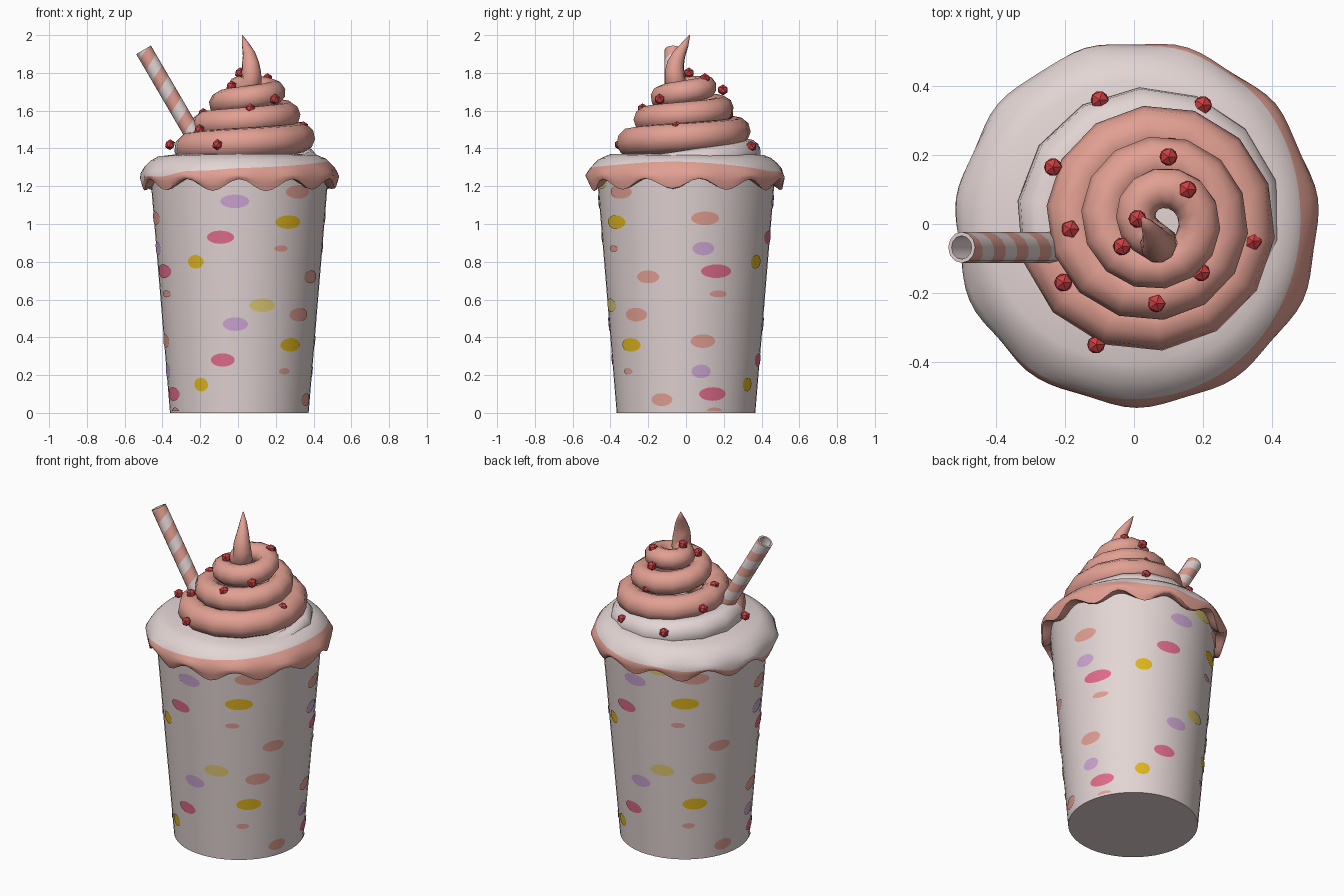
import bpy, bmesh, math
from mathutils import Vector

if "Cube" in bpy.data.objects:
    bpy.data.objects.remove(bpy.data.objects["Cube"])

def mat(name, r, g, b):
    m = bpy.data.materials.new(name)
    m.diffuse_color = (r, g, b, 1)
    m.use_nodes = True
    m.node_tree.nodes["Principled BSDF"].inputs["Base Color"].default_value = m.diffuse_color
    return m

CREAM = mat("cream", .77, .67, .66)
SALMON = mat("salmon pink", .76, .35, .29)
RED = mat("cherry red", .62, .05, .055)
ROSE = mat("rose", .75, .15, .26)
YELLOW = mat("yellow", .75, .47, .013)
PALE = mat("pale yellow", .75, .60, .17)
LILAC = mat("lavender", .61, .38, .65)

def make(name, verts, faces, mats, idx=None, fix=True, angle=60):
    me = bpy.data.meshes.new(name)
    me.from_pydata([tuple(v) for v in verts], [], faces)
    for m in mats:
        me.materials.append(m)
    if idx:
        me.polygons.foreach_set("material_index", idx)
    if fix:
        bm = bmesh.new()
        bm.from_mesh(me)
        bmesh.ops.recalc_face_normals(bm, faces=bm.faces)
        bm.to_mesh(me)
        bm.free()
    ob = bpy.data.objects.new(name, me)
    bpy.context.collection.objects.link(ob)
    bpy.ops.object.select_all(action='DESELECT')
    ob.select_set(True)
    bpy.context.view_layer.objects.active = ob
    bpy.ops.object.shade_smooth_by_angle(angle=math.radians(angle))
    return ob

def grid_faces(rows, n):
    return [(j*n+i, j*n+(i+1) % n, (j+1)*n+(i+1) % n, (j+1)*n+i)
            for j in range(rows-1) for i in range(n)]

def around(r, phi, z, cx=.007):
    # phi is measured from the front (-y) towards +x
    return (cx + r*math.sin(phi), -r*math.cos(phi), z)

def cup_r(z):
    return .367 + .083*z

# cup
N = 48
levels = [0, .3, .6, .9, 1.27]
v = [around(cup_r(z), 2*math.pi*i/N, z) for z in levels for i in range(N)]
f = grid_faces(len(levels), N) + [tuple(range(N))]
make("cup", v, f, [CREAM])

# painted spots on the cup: pattern repeats every half turn and every 0.65 in height
spots = [(-13, .93, .074, .035, ROSE), (-3, 1.12, .074, .036, LILAC),
         (17, 1.22, .077, .036, PALE), (35, 1.01, .08, .036, YELLOW),
         (30, .87, .042, .017, SALMON), (42, 1.17, .08, .036, SALMON),
         (62, .72, .07, .034, SALMON), (103, 1.03, .075, .036, SALMON),
         (102, .87, .06, .036, LILAC), (112, .75, .09, .036, ROSE),
         (114, .63, .053, .018, SALMON), (148, .80, .05, .036, YELLOW)]
smats = [ROSE, LILAC, PALE, YELLOW, SALMON]
v, f, idx = [], [], []
K = 10
for phi, z, hw, hh, m in spots:
    for half in (0, 180):
        for low in (0, 1):
            zc = z - .65*low
            if zc < 0:
                zc += .03
            p = phi + half + (8 if low and 25 < phi < 65 else 0)
            base = len(v)
            for k in range(K+1):
                u = -math.cos(math.pi*k/K)
                h = hh*max(.05, math.sqrt(max(0, 1-u*u)))
                a = math.radians(p) + u*hw/.45
                for zz in (zc-h, zc+h):
                    zz = max(.01, zz)
                    v.append(around(cup_r(zz)+.004, a, zz))
            for k in range(K):
                b = base+2*k
                f.append((b, b+2, b+3, b+1))
                idx.append(smats.index(m))
make("cup_spots", v, f, smats, idx, fix=False)

# scalloped cream rim with dripping pink edge
N = 88
def rim_point(s, phi):
    w = math.cos(11*phi)
    prof = [(.02, 1.38), (.40, 1.37), (.46, 1.345), (.505, 1.30),
            (.528+.006*w, 1.25+.008*w), (.515+.008*w, 1.205+.032*w), (.46, 1.225+.02*w)]
    i = min(int(s), 5)
    t = s-i
    (r0, z0), (r1, z1) = prof[i], prof[i+1]
    return around(r0+(r1-r0)*t, phi, z0+(z1-z0)*t)
UP, DOWN = 6, 6
v = []
for j in range(UP+DOWN+1):
    for i in range(N):
        phi = 2*math.pi*i/N
        sb = 3.4 - .9*math.sin(phi) - .3*math.cos(phi) + .15*math.sin(3*phi)
        s = sb*j/UP if j <= UP else sb + (6-sb)*(j-UP)/DOWN
        v.append(rim_point(s, phi))
f = grid_faces(UP+DOWN+1, N)
make("cream_rim", v, f, [CREAM, SALMON], [int(k//N >= UP) for k in range(len(f))])

def sweep(path, radii, n):
    # tube along a path using a transported frame
    path = [Vector(p) for p in path]
    side, out = Vector((0, 0, 1)), []
    for i, p in enumerate(path):
        t = (path[min(i+1, len(path)-1)] - path[max(i-1, 0)]).normalized()
        side = (side - t*side.dot(t)).normalized()
        up = t.cross(side)
        for k in range(n):
            a = 2*math.pi*k/n
            out.append(p + radii[i]*(side*math.cos(a) + up*math.sin(a)))
    return out

# whipped swirl: inward climbing spiral, ending in a curled tip
path, radii = [], []
STEPS = 14
for k in range(1, int(3.8*STEPS)+1):
    t = k/STEPS
    a = math.radians(-60) + 2*math.pi*t
    tube = min(.088, .02+.2*t) - .008*t
    R = min(.39, .4625-.09*t) - tube
    path.append((.04+.011*t+R*math.cos(a), .01+R*math.sin(a), min(1.32+.12*t, 1.725)))
    radii.append(tube)
path += [(.075, -.06, 1.755), (.07, -.06, 1.80), (.066, -.055, 1.85),
         (.058, -.035, 1.90), (.04, -.005, 1.95), (.022, .02, 2.0)]
radii += [.056, .053, .046, .034, .02, .002]
n = 10
v = sweep(path, radii, n)
f = grid_faces(len(path), n)
idx = [int(k//n >= .58*STEPS) for k in range(len(f))]
f += [tuple(range(n)), tuple(range(len(v)-n, len(v)))]
make("whipped_swirl", v, f, [CREAM, SALMON], idx + [0, 1], angle=80)

# striped straw: twisted columns make the spiral stripes
A, B = Vector((-.195, -.068, 1.40)), Vector((-.50, -.068, 1.922))
n, pitch = 12, .13
d = (B-A).normalized()
e1 = Vector((0, 1, 0))
e2 = d.cross(e1)
rows = int((B-A).length/(pitch/n))
rings = [(A.lerp(B, j/rows), .045, j) for j in range(rows+1)]
rings += [(B, .034, rows), (B-d*.25, .034, rows)]
v = []
for p, r, j in rings:
    for i in range(n):
        a = 2*math.pi*(i+j)/n
        v.append(p + r*(e1*math.cos(a) + e2*math.sin(a)))
f = grid_faces(len(rings), n)
f.append(tuple(range(len(v)-n, len(v))))
idx = [int(k % n < n/2 and k//n < rows) for k in range(len(f)-1)] + [1]
make("straw", v, f, [CREAM, SALMON], idx, angle=40)

# red candy beads
beads = [(-.11, -.35, 1.42), (.20, .345, 1.41), (-.10, .36, 1.41), (-.36, -.07, 1.42),
         (-.235, .165, 1.52), (.11, .225, 1.58), (.10, .195, 1.71), (.155, .10, 1.77),
         (.01, .015, 1.80), (-.185, -.015, 1.585), (-.035, -.065, 1.73), (.345, -.05, 1.515),
         (.195, -.14, 1.66), (-.205, -.17, 1.50), (.065, -.23, 1.61)]
bm = bmesh.new()
for b in beads:
    res = bmesh.ops.create_icosphere(bm, subdivisions=1, radius=.029)
    bmesh.ops.translate(bm, verts=res["verts"], vec=b)
me = bpy.data.meshes.new("candy_beads")
bm.to_mesh(me)
bm.free()
me.materials.append(RED)
bpy.context.collection.objects.link(bpy.data.objects.new("candy_beads", me))
